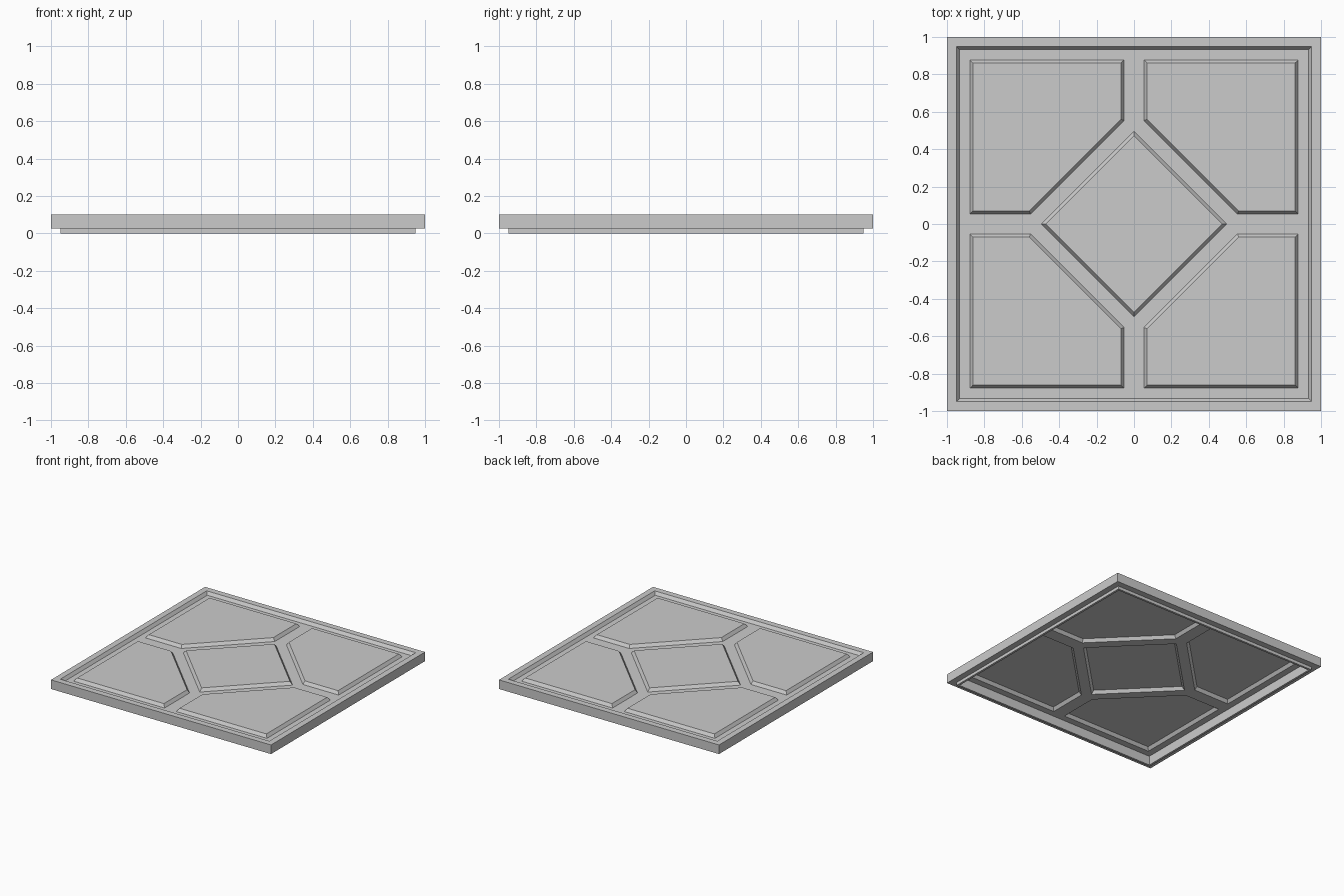
import bpy, bmesh

if "Cube" in bpy.data.objects:
    bpy.data.objects.remove(bpy.data.objects["Cube"])

TOP, FLOOR, RISE, BEVEL = 0.1, 0.075, 0.025, 0.0175
F = 0.9325                      # half width of the sunken floor


def finish(bm, name):
    mesh = bpy.data.meshes.new(name)
    bm.to_mesh(mesh)
    bm.free()
    obj = bpy.data.objects.new(name, mesh)
    bpy.context.collection.objects.link(obj)
    return obj


def up_face(bm, pts, z):
    face = bm.faces.new([bm.verts.new((x, y, z)) for x, y in pts])
    face.normal_update()
    if face.normal.z < 0:
        face.normal_flip()
    return face


# Square rim: stepped profile (half width, height) swept around the tile
profile = [(1, 0.025), (1, TOP), (0.95, TOP), (F, FLOOR),
           (F, 0), (0.95, 0), (0.95, 0.025)]
bm = bmesh.new()
rings = [[bm.verts.new((sx * r, sy * r, z))
          for sx, sy in ((1, 1), (-1, 1), (-1, -1), (1, -1))] for r, z in profile]
for i, ring in enumerate(rings):
    nxt = rings[(i + 1) % len(rings)]
    for k in range(4):
        j = (k + 1) % 4
        bm.faces.new((ring[k], ring[j], nxt[j], nxt[k]))
bmesh.ops.recalc_face_normals(bm, faces=bm.faces[:])
finish(bm, "outer_rim")

# Thin pressed sheet: flat channels plus raised bevelled fields
a, b, c, d, e = (.053, .553), (.053, .878), (.878, .878), (.878, .053), (.553, .053)
corner, mid_x, mid_y = (F, F), (F, 0), (0, F)
tip_x, tip_y = (.497, 0), (0, .497)
channels = [(mid_y, b, c, corner), (corner, c, d, mid_x), (mid_x, d, e, tip_x),
            (tip_x, e, a, tip_y), (tip_y, a, b, mid_y)]
bm = bmesh.new()
fields = [up_face(bm, [tip_x, tip_y, (-.497, 0), (0, -.497)], FLOOR)]
for sx in (1, -1):
    for sy in (1, -1):
        for quad in channels:
            up_face(bm, [(x * sx, y * sy) for x, y in quad], FLOOR)
        fields.append(up_face(bm, [(x * sx, y * sy) for x, y in (a, b, c, d, e)], FLOOR))
bmesh.ops.remove_doubles(bm, verts=bm.verts[:], dist=1e-4)
fields = [f for f in bm.faces if len(f.verts) == 5
          or f.calc_center_median().length < FLOOR + 0.01]
bm.normal_update()
bmesh.ops.inset_individual(bm, faces=fields, thickness=BEVEL, depth=RISE,
                           use_even_offset=True)
finish(bm, "pressed_panel")
